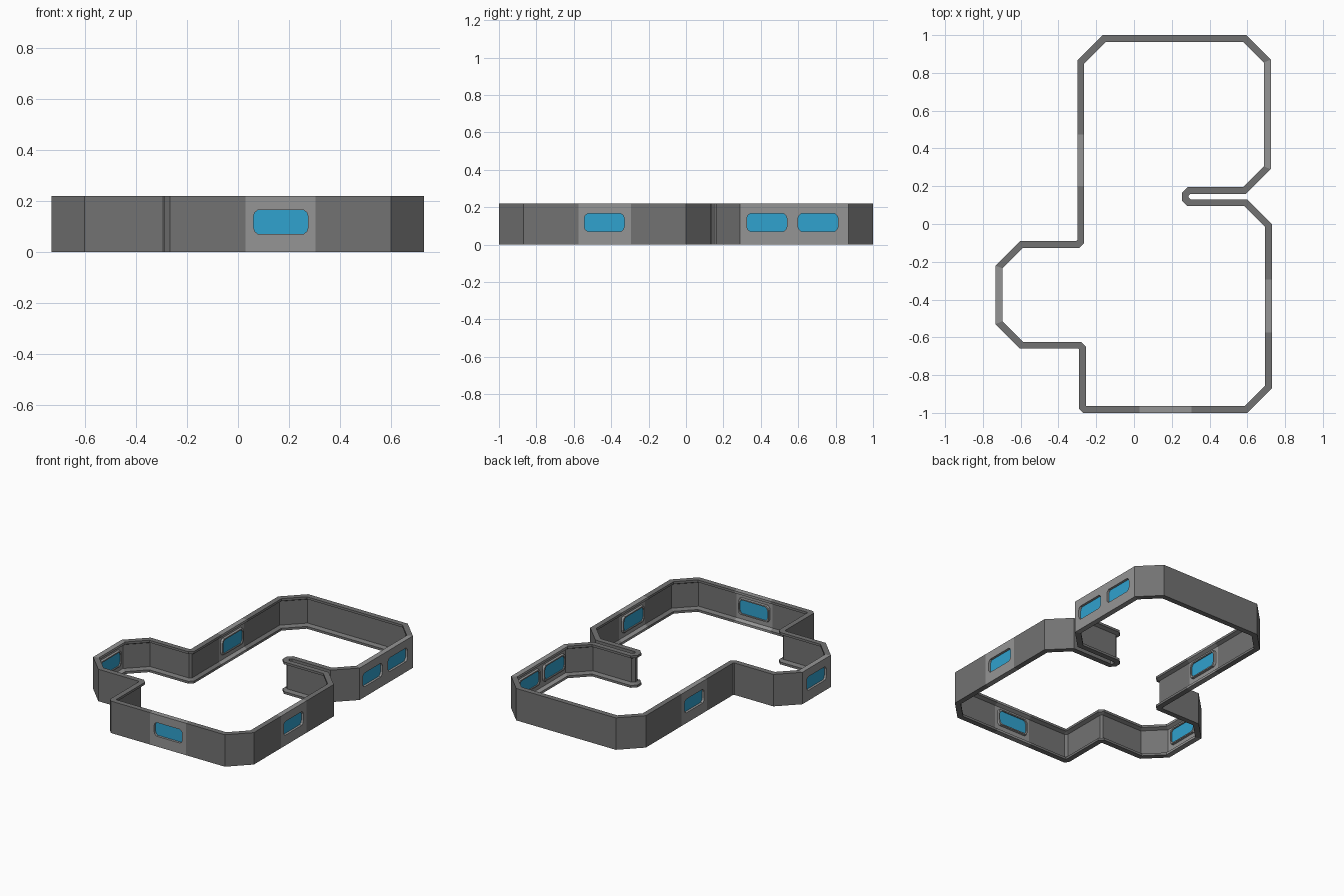
import bpy, bmesh
from mathutils import Vector

if "Cube" in bpy.data.objects:
    bpy.data.objects.remove(bpy.data.objects["Cube"])

H, T, W = 0.22, 0.036, 0.014      # wall height, rail depth, web thickness


def material(name, rgb):
    m = bpy.data.materials.new(name)
    m.diffuse_color = (*rgb, 1)
    m.use_nodes = True
    m.node_tree.nodes["Principled BSDF"].inputs["Base Color"].default_value = m.diffuse_color
    return m


GREY = material("wall_grey", (0.17, 0.17, 0.17))
LIGHT = material("panel_grey", (0.30, 0.30, 0.30))
BLUE = material("glass_blue", (0.03, 0.36, 0.62))


def finish(bm, name, mats):
    bmesh.ops.recalc_face_normals(bm, faces=bm.faces)
    me = bpy.data.meshes.new(name)
    bm.to_mesh(me)
    bm.free()
    for m in mats:
        me.materials.append(m)
    ob = bpy.data.objects.new(name, me)
    bpy.context.collection.objects.link(ob)
    return ob


# Outer outline, counter-clockwise: x, y, corner chamfer, next stretch is a window panel
corners = [
    (-0.29, -1.0, .022, 0), (0.03, -1.0, 0, 1), (0.305, -1.0, 0, 0),
    (0.73, -1.0, .13, 0), (0.73, -0.575, 0, 1), (0.73, -0.295, 0, 0),
    (0.73, 0.13, .13, 0), (0.289, 0.13, .01, 0), (0.289, 0.16, .01, 0),
    (0.724, 0.16, .13, 1), (0.724, 0.98 + .02, .13, 0), (-0.30, 1.0, .135, 0),
    (-0.30, 0.475, 0, 1), (-0.30, 0.20, 0, 0), (-0.30, -0.09, .005, 0),
    (-0.733, -0.09, .13, 1), (-0.733, -0.66, .13, 0), (-0.29, -0.66, .005, 0)]
path, flags = [], []
for i, (x, y, c, f) in enumerate(corners):
    p = Vector((x, y))
    a = Vector(corners[i - 1][:2])
    b = Vector(corners[(i + 1) % len(corners)][:2])
    if c:
        path += [p + (a - p).normalized() * c, p + (b - p).normalized() * c]
        flags += [0, f]
    else:
        path.append(p)
        flags.append(f)

# Channel-shaped wall swept round the outline
profile = [(0, 0), (T, 0), (T, .016), (W, .028), (W, H - .028),
           (T, H - .016), (T, H), (0, H)]
bm = bmesh.new()
rings = []
n = len(path)
for i, p in enumerate(path):
    d1 = (p - path[i - 1]).normalized()
    d2 = (path[(i + 1) % n] - p).normalized()
    n1, n2 = Vector((-d1.y, d1.x)), Vector((-d2.y, d2.x))
    m = (n1 + n2) / (1 + n1.dot(n2))
    rings.append([bm.verts.new((*(p + m * d), z)) for d, z in profile])
k = len(profile)
for i in range(n):
    r, s = rings[i], rings[(i + 1) % n]
    for j in range(k):
        f = bm.faces.new((r[j], s[j], s[(j + 1) % k], r[(j + 1) % k]))
        f.material_index = flags[i]
wall = finish(bm, "perimeter_wall", [GREY, LIGHT])

# Windows: centre on the outer face and inward direction
windows = [((0.168, -1.0), (0, 1)), ((0.73, -0.437), (-1, 0)),
           ((0.724, 0.432), (-1, 0)), ((0.724, 0.706), (-1, 0)),
           ((-0.30, 0.337), (1, 0)), ((-0.733, -0.375), (1, 0))]
quarter = [(.107, .022), (.102, .037), (.09, .047)]


def outline(grow):
    q = [(a + grow, b + grow * .9) for a, b in quarter]
    r = q[::-1]
    return (q + [(-a, b) for a, b in r] + [(-a, -b) for a, b in q]
            + [(a, -b) for a, b in r])


def ring_at(bm, win, grow, depth):
    (cx, cy), (nx, ny) = win
    return [bm.verts.new((cx - ny * a + nx * depth, cy + nx * a + ny * depth, .118 + b))
            for a, b in outline(grow)]


def bridge(bm, r, s):
    for j in range(len(r)):
        q = (j + 1) % len(r)
        bm.faces.new((r[j], r[q], s[q], s[j]))


def prism(bm, win, grow, d0, d1):
    r, s = ring_at(bm, win, grow, d0), ring_at(bm, win, grow, d1)
    bridge(bm, r, s)
    bm.faces.new(r)
    bm.faces.new(s)


# Window openings
bm = bmesh.new()
for w in windows:
    prism(bm, w, 0, -.03, .06)
cutter = finish(bm, "window_cutter", [LIGHT])
cutter.hide_render = True
cutter.hide_viewport = True
cutter.display_type = 'WIRE'
mod = wall.modifiers.new("openings", 'BOOLEAN')
mod.object = cutter
mod.operation = 'DIFFERENCE'
mod.solver = 'EXACT'

# Inner frames and glass panes
for i, w in enumerate(windows, 1):
    bm = bmesh.new()
    loops = [ring_at(bm, w, g, d) for g, d in
             [(0, W), (.012, W), (.009, .028), (0, .028)]]
    for j in range(4):
        bridge(bm, loops[j], loops[(j + 1) % 4])
    finish(bm, f"window_frame_{i}", [LIGHT])
    bm = bmesh.new()
    prism(bm, w, 0, .016, .020)
    finish(bm, f"window_glass_{i}", [BLUE])
